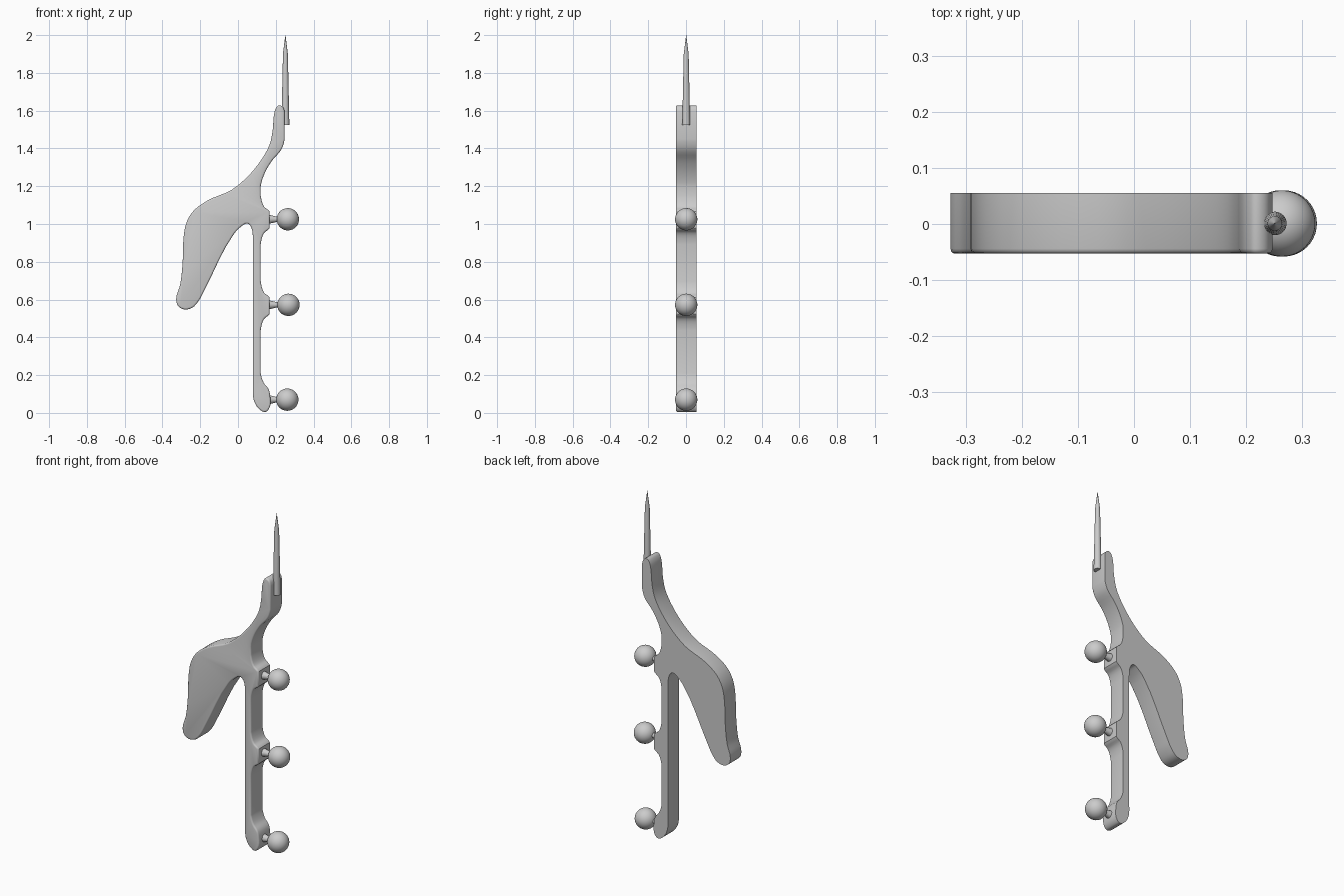
import bpy
import bmesh
import math
from mathutils import Vector

cube = bpy.data.objects.get("Cube")
if cube:
    bpy.data.objects.remove(cube, do_unlink=True)

grey = bpy.data.materials.new("plain_grey")
grey.use_nodes = True
grey.diffuse_color = (0.6, 0.6, 0.6, 1)
grey.node_tree.nodes["Principled BSDF"].inputs["Base Color"].default_value = (0.6, 0.6, 0.6, 1)

MID_Y = 0.001


def finish(name, bm, location=(0, 0, 0), rotation=(0, 0, 0)):
    """Turn a bmesh into a named, smooth-shaded object."""
    bmesh.ops.recalc_face_normals(bm, faces=bm.faces)
    mesh = bpy.data.meshes.new(name)
    bm.to_mesh(mesh)
    bm.free()
    mesh.materials.append(grey)
    obj = bpy.data.objects.new(name, mesh)
    obj.location, obj.rotation_euler = location, rotation
    bpy.context.collection.objects.link(obj)
    bpy.ops.object.select_all(action='DESELECT')
    obj.select_set(True)
    bpy.context.view_layer.objects.active = obj
    bpy.ops.object.shade_smooth_by_angle(angle=math.radians(32))
    return obj


def smooth_loop(points, steps=4):
    """Closed curve through the points; vertical runs stay straight."""
    pts = [Vector(p) for p in points]
    count = len(pts)

    def tangent(i):
        before, here, after = pts[i - 1], pts[i], pts[(i + 1) % count]
        return ((here - before).normalized() + (after - here).normalized()).normalized()

    result = []
    for i, a in enumerate(pts):
        j = (i + 1) % count
        b = pts[j]
        result.append(a)
        if a.x == b.x:
            continue
        length = (b - a).length
        ta, tb = tangent(i) * length, tangent(j) * length
        for k in range(1, steps):
            t = k / steps
            u = 1 - t
            result.append(a * (u * u * (1 + 2 * t)) + ta * (u * u * t)
                          + b * (t * t * (1 + 2 * u)) - tb * (t * t * u))
    return result


def pad(z):
    """Outline of one raised mounting pad on the front of the leg."""
    return [(.12, z + .13), (.138, z + .07), (.168, z + .043),
            (.168, z - .043), (.138, z - .07), (.12, z - .13)]


def lathe(name, profile, location, rotation=(0, 0, 0), sides=32):
    """Closed solid of revolution from (radius, height) pairs."""
    bm = bmesh.new()
    rings = []
    for r, z in profile:
        rings.append([bm.verts.new((r * math.cos(math.tau * i / sides),
                                    r * math.sin(math.tau * i / sides), z))
                      for i in range(sides)])
    for low, high in zip(rings, rings[1:]):
        for i in range(sides):
            j = (i + 1) % sides
            bm.faces.new((low[i], low[j], high[j], high[i]))
    bm.faces.new(rings[0][::-1])
    bm.faces.new(rings[-1])
    return finish(name, bm, location, rotation)


# Flat body: neck, leg with pads, and rear arm
neck_front = [(.215, 1.628), (.237, 1.62), (.247, 1.59), (.247, 1.45), (.23, 1.395),
              (.18, 1.335), (.142, 1.27), (.12, 1.2)]
foot = [(.12, .21), (.136, .16), (.162, .125), (.17, .09), (.168, .03),
        (.145, .005), (.11, .022), (.083, .07), (.079, .15)]
crotch = [(.079, .92), (.071, .98), (.05, 1.003), (.015, .985), (-.023, .945)]
arm = [(-.175, .655), (-.207, .595), (-.242, .557), (-.285, .548), (-.318, .567),
       (-.327, .605), (-.306, .68), (-.293, .8), (-.288, .93), (-.272, 1.01),
       (-.235, 1.07), (-.16, 1.125)]
neck_back = [(-.035, 1.18), (.05, 1.25), (.12, 1.335), (.167, 1.42), (.184, 1.5),
             (.19, 1.575), (.2, 1.612)]
outline = smooth_loop(neck_front + pad(1.022) + pad(.567) + foot + crotch + arm + neck_back)

bm = bmesh.new()
front = bm.faces.new([bm.verts.new((p.x, -.053, p.y)) for p in outline])
rim = list(front.edges)
extruded = bmesh.ops.extrude_face_region(bm, geom=[front], use_keep_orig=True)
moved = [g for g in extruded["geom"] if isinstance(g, bmesh.types.BMVert)]
bmesh.ops.translate(bm, verts=moved, vec=(0, .108, 0))
bmesh.ops.recalc_face_normals(bm, faces=bm.faces)
# Rounded front rim only
bmesh.ops.bevel(bm, geom=rim, offset=.009, segments=3, profile=.5,
                affect='EDGES', clamp_overlap=False)
finish("body", bm)

# Needle at the tip
lathe("needle", [(.021, 1.525), (.013, 1.9), (.0005, 2.0)], (.251, MID_Y, 0))

# Balls on short tapered stems
for label, x, z in (("upper", .264, 1.025), ("middle", .267, .572), ("lower", .261, .07)):
    bm = bmesh.new()
    bmesh.ops.create_uvsphere(bm, u_segments=40, v_segments=24, radius=.059)
    finish(label + "_ball", bm, (x, MID_Y, z))
    lathe(label + "_stem", [(.024, 0), (.022, .012), (.014, .045), (.014, .06)],
          (.16, MID_Y, z), (0, math.pi / 2, 0), 24)
